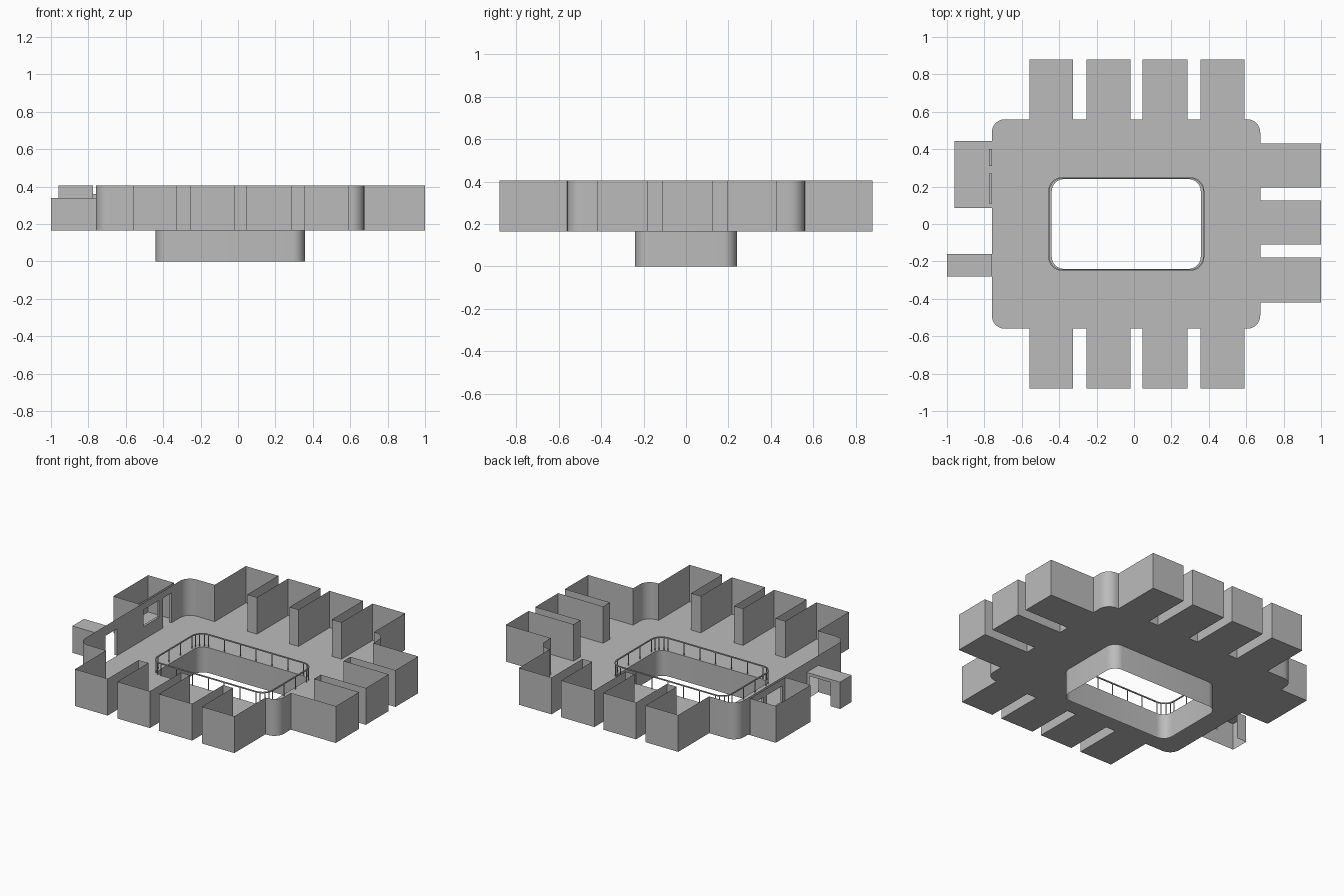
import bpy, bmesh, math
from mathutils import Vector

old = bpy.data.objects.get("Cube")
if old:
    bpy.data.objects.remove(old, do_unlink=True)

FLOOR, TOP = 0.165, 0.405
WEST, EAST, SIDE = -0.76, 0.675, 0.56

grey = bpy.data.materials.new("plain grey")
grey.use_nodes = True
grey.diffuse_color = (0.5, 0.5, 0.5, 1)
grey.node_tree.nodes["Principled BSDF"].inputs["Base Color"].default_value = (0.5, 0.5, 0.5, 1)


def finish(name, bm, merge=True):
    if merge:
        bmesh.ops.remove_doubles(bm, verts=bm.verts, dist=0.0005)
    mesh = bpy.data.meshes.new(name)
    bm.to_mesh(mesh)
    bm.free()
    mesh.materials.append(grey)
    obj = bpy.data.objects.new(name, mesh)
    bpy.context.collection.objects.link(obj)
    bpy.ops.object.select_all(action="DESELECT")
    obj.select_set(True)
    bpy.context.view_layer.objects.active = obj
    bpy.ops.object.shade_smooth_by_angle(angle=math.radians(30))
    return obj


def arc(cx, cy, r, start, steps=8):
    """Quarter circle, anticlockwise from the start angle in degrees."""
    angles = [math.radians(start + 90 * i / steps) for i in range(steps + 1)]
    return [(cx + r * math.cos(a), cy + r * math.sin(a)) for a in angles]


def rounded_rect(x0, x1, y0, y1, r):
    return (arc(x1 - r, y1 - r, r, 0) + arc(x0 + r, y1 - r, r, 90)
            + arc(x0 + r, y0 + r, r, 180) + arc(x1 - r, y0 + r, r, 270))


def quad(bm, pts):
    bm.faces.new([bm.verts.new(p) for p in pts])


def strip(bm, pts, z0, z1, closed=False):
    """Thin upright wall along a path."""
    ends = pts[1:] + pts[:1] if closed else pts[1:]
    for (ax, ay), (bx, by) in zip(pts, ends):
        quad(bm, [(ax, ay, z0), (bx, by, z0), (bx, by, z1), (ax, ay, z1)])


def panel(bm, place, u0, u1, z0, z1, holes):
    """Flat wall split into cells; cells inside a hole (u0, u1, z0, z1) are left out."""
    us = sorted({u0, u1, *[h[0] for h in holes], *[h[1] for h in holes]})
    zs = sorted({z0, z1, *[h[2] for h in holes], *[h[3] for h in holes]})
    for a, b in zip(us, us[1:]):
        for c, d in zip(zs, zs[1:]):
            um, zm = (a + b) / 2, (c + d) / 2
            if not any(h[0] < um < h[1] and h[2] < zm < h[3] for h in holes):
                quad(bm, [place(a, c), place(b, c), place(b, d), place(a, d)])


# Outline of the storey: bays on three sides, rounded corners, flat west side
x_bays = [(-0.56, -0.325), (-0.255, -0.02), (0.045, 0.285), (0.355, 0.59)]
y_bays = [(-0.42, -0.18), (-0.11, 0.125), (0.195, 0.43)]
R = 0.07
outline = arc(WEST + R, -SIDE + R, R, 180)
for a, b in x_bays:
    outline += [(a, -SIDE), (a, -0.88), (b, -0.88), (b, -SIDE)]
outline += arc(EAST - R, -SIDE + R, R, 270)
for a, b in y_bays:
    outline += [(EAST, a), (1.0, a), (1.0, b), (EAST, b)]
outline += arc(EAST - R, SIDE - R, R, 0)
for a, b in reversed(x_bays):
    outline += [(b, SIDE), (b, 0.88), (a, 0.88), (a, SIDE)]
outline += arc(WEST + R, SIDE - R, R, 90)

# Floor slab with the central opening
well = rounded_rect(-0.44, 0.357, -0.24, 0.24, 0.065)
bm = bmesh.new()
edges = []
for loop in (outline, well):
    vs = [bm.verts.new((x, y, FLOOR)) for x, y in loop]
    edges += [bm.edges.new((a, b)) for a, b in zip(vs, vs[1:] + vs[:1])]
bmesh.ops.triangle_fill(bm, use_beauty=True, use_dissolve=False, edges=edges, normal=Vector((0, 0, 1)))
bmesh.ops.recalc_face_normals(bm, faces=bm.faces)
finish("floor", bm)

# Outer walls
bm = bmesh.new()
strip(bm, outline, FLOOR, TOP)
finish("outer_walls", bm)

# West wall with a passage, a serving window and a doorway
passage = (-0.28, -0.16, FLOOR, 0.34)
window = (0.11, 0.27, 0.25, 0.36)
doorway = (0.31, 0.40, FLOOR, 0.36)
bm = bmesh.new()
panel(bm, lambda u, z: (WEST, u, z), -SIDE + R, SIDE - R, FLOOR, TOP, [passage, window, doorway])
finish("west_wall", bm)

# Side room behind the window and doorway
BACK, INNER = -0.96, -0.775
bm = bmesh.new()
strip(bm, [(INNER, 0.445), (BACK, 0.445), (BACK, 0.085), (INNER, 0.085)], FLOOR, TOP)
panel(bm, lambda u, z: (INNER, u, z), 0.085, 0.445, FLOOR, TOP, [window, doorway])
quad(bm, [(BACK, 0.085, FLOOR), (WEST, 0.085, FLOOR), (WEST, 0.445, FLOOR), (BACK, 0.445, FLOOR)])
finish("side_room", bm)

# Reveals joining the two walls around the openings
bm = bmesh.new()
for a, b, c, d in (window, doorway):
    rim = [(a, c), (b, c), (b, d), (a, d)]
    for p, q in zip(rim, rim[1:] + rim[:1]):
        quad(bm, [(WEST, *p), (WEST, *q), (INNER, *q), (INNER, *p)])
finish("opening_reveals", bm)

# Low entrance porch with a side doorway
bm = bmesh.new()
y0, y1, roof = passage[0], passage[1], passage[3]
strip(bm, [(WEST, y0), (-1.0, y0), (-1.0, y1)], FLOOR, roof)
panel(bm, lambda u, z: (u, y1, z), -1.0, WEST, FLOOR, roof, [(-0.93, -0.78, FLOOR, 0.32)])
quad(bm, [(-1.0, y0, roof), (WEST, y0, roof), (WEST, y1, roof), (-1.0, y1, roof)])
finish("porch", bm)

# Well wall dropping to the ground
bm = bmesh.new()
strip(bm, well, 0, FLOOR, closed=True)
finish("well_wall", bm)

# Railing: handrail band and slim posts round the opening
RAIL = 0.25
outer = rounded_rect(-0.459, 0.376, -0.25, 0.25, 0.075)
inner = rounded_rect(-0.452, 0.369, -0.243, 0.243, 0.068)
bm = bmesh.new()
strip(bm, outer, RAIL - 0.007, RAIL, closed=True)
strip(bm, inner, RAIL - 0.007, RAIL, closed=True)
for z in (RAIL - 0.007, RAIL):
    for i in range(len(outer)):
        j = (i + 1) % len(outer)
        quad(bm, [(*p, z) for p in (outer[i], outer[j], inner[j], inner[i])])
finish("handrail", bm)

middle = [((a + c) / 2, (b + d) / 2) for (a, b), (c, d) in zip(outer, inner)]
spots = []
for k in range(4):
    corner = middle[k * 9:k * 9 + 9]
    spots += corner[::2]
    a, b = Vector(corner[-1]), Vector(middle[(k * 9 + 9) % len(middle)])
    n = max(2, round((b - a).length / 0.115))
    spots += [a.lerp(b, i / n) for i in range(1, n)]
bm = bmesh.new()
for x, y in spots:
    post = bmesh.ops.create_cone(bm, segments=6, radius1=0.003, radius2=0.003,
                                 depth=RAIL - FLOOR, cap_ends=False)
    bmesh.ops.translate(bm, verts=post["verts"], vec=(x, y, (RAIL + FLOOR) / 2))
finish("railing_posts", bm, merge=False)
